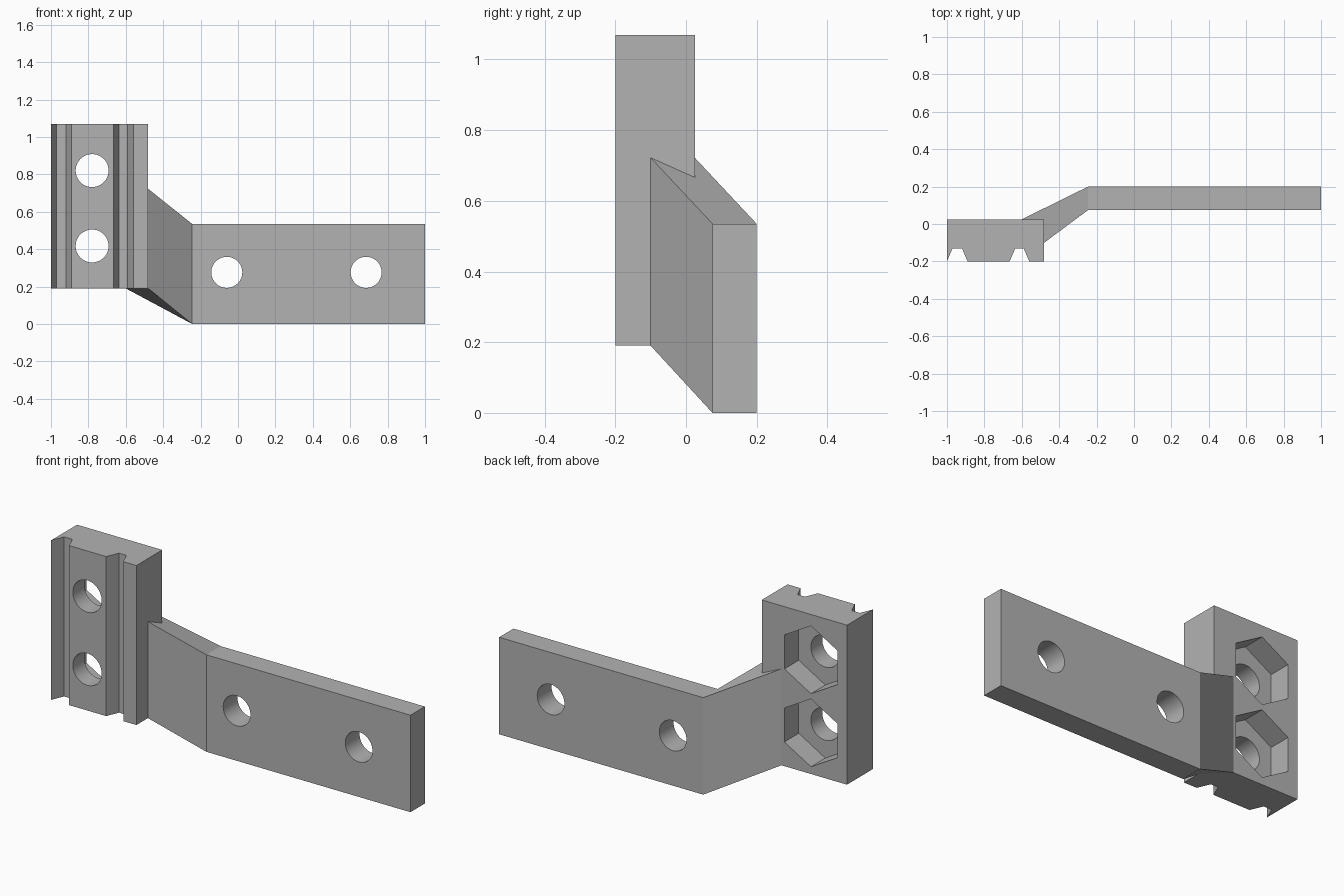
import bpy, bmesh
from math import pi
from mathutils import Matrix

cube = bpy.data.objects.get("Cube")
if cube:
    bpy.data.objects.remove(cube, do_unlink=True)

grey = bpy.data.materials.new("plain grey")
grey.use_nodes = True
colour = (0.45, 0.45, 0.45, 1)
grey.diffuse_color = colour
grey.node_tree.nodes["Principled BSDF"].inputs["Base Color"].default_value = colour


def finish(name, bm):
    bmesh.ops.recalc_face_normals(bm, faces=bm.faces)
    mesh = bpy.data.meshes.new(name)
    bm.to_mesh(mesh)
    bm.free()
    mesh.materials.append(grey)
    obj = bpy.data.objects.new(name, mesh)
    bpy.context.collection.objects.link(obj)
    return obj


def loft(name, rings):
    """Skin matching rings of points and cap both ends."""
    bm = bmesh.new()
    loops = [[bm.verts.new(p) for p in ring] for ring in rings]
    for a, b in zip(loops, loops[1:]):
        for i in range(len(a)):
            j = (i + 1) % len(a)
            bm.faces.new((a[i], a[j], b[j], b[i]))
    bm.faces.new(loops[0])
    bm.faces.new(loops[-1])
    return finish(name, bm)


def cut(target, name, x, z, radius, sides, y0, y1):
    """Subtract a prism running along y, with one corner pointing up."""
    bm = bmesh.new()
    bmesh.ops.create_cone(bm, cap_ends=True, segments=sides, radius1=radius,
                          radius2=radius, depth=y1 - y0)
    bm.transform(Matrix.Translation((x, (y0 + y1) / 2, z)) @ Matrix.Rotation(pi / 2, 4, "X"))
    cutter = finish(name, bm)
    mod = target.modifiers.new(name, "BOOLEAN")
    mod.operation, mod.solver, mod.object = "DIFFERENCE", "EXACT", cutter
    bpy.context.view_layer.objects.active = target
    bpy.ops.object.modifier_apply(modifier=mod.name)
    bpy.data.objects.remove(cutter, do_unlink=True)


# Clamp block: grooved front profile extruded upwards
front, groove, back = -0.2, -0.13, 0.025
profile = [(-1, front), (-0.97, groove), (-0.92, groove), (-0.89, front),
           (-0.665, front), (-0.635, groove), (-0.59, groove), (-0.56, front),
           (-0.48, front), (-0.48, back), (-1, back)]
block = loft("clamp_block", [[(x, y, z) for x, y in profile] for z in (0.19, 1.07)])

# Bolt holes with hexagonal nut pockets behind them
for z in (0.417, 0.82):
    cut(block, "nut_pocket", -0.78, z, 0.187, 6, -0.1, 0.2)
    cut(block, "bolt_hole", -0.78, z, 0.088, 48, -0.4, 0.2)

# Arm: slanted neck running into a straight plate
stations = [(-0.48, -0.1, -0.6, 0.025, 0.19, 0.722),
            (-0.245, 0.075, -0.245, 0.2, 0, 0.535),
            (1, 0.075, 1, 0.2, 0, 0.535)]
arm = loft("mounting_arm", [[(xf, yf, lo), (xb, yb, lo), (xb, yb, hi), (xf, yf, hi)]
                            for xf, yf, xb, yb, lo, hi in stations])
for x in (-0.06, 0.685):
    cut(arm, "screw_hole", x, 0.276, 0.083, 48, -0.2, 0.4)

# Smooth hole walls, crisp edges elsewhere
for obj in (block, arm):
    bpy.ops.object.select_all(action="DESELECT")
    obj.select_set(True)
    bpy.context.view_layer.objects.active = obj
    bpy.ops.object.shade_smooth_by_angle(angle=pi / 9)
